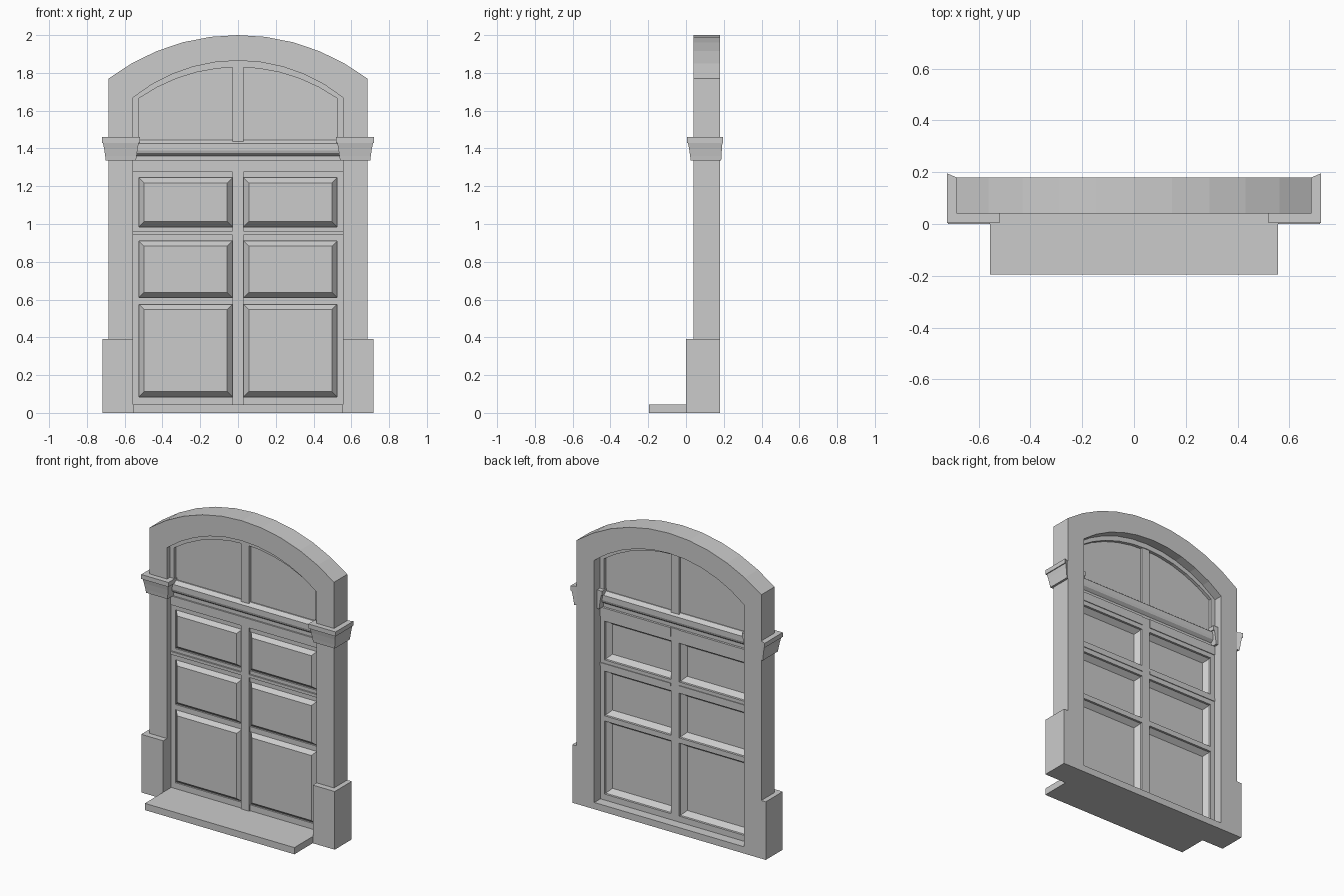
import bpy, bmesh, math

if "Cube" in bpy.data.objects:
    bpy.data.objects.remove(bpy.data.objects["Cube"])


def make(name, verts, faces):
    me = bpy.data.meshes.new(name)
    bm = bmesh.new()
    vs = [bm.verts.new(v) for v in verts]
    for f in faces:
        bm.faces.new([vs[i] for i in f])
    bmesh.ops.recalc_face_normals(bm, faces=bm.faces)
    bm.to_mesh(me)
    bm.free()
    ob = bpy.data.objects.new(name, me)
    bpy.context.collection.objects.link(ob)
    return ob


def loft(name, rings):
    # closed rings joined in order, capped at both ends
    n = len(rings[0])
    faces = [[a * n + i, a * n + (i + 1) % n, (a + 1) * n + (i + 1) % n, (a + 1) * n + i]
             for a in range(len(rings) - 1) for i in range(n)]
    faces += [list(range(n)), [(len(rings) - 1) * n + i for i in range(n)]]
    return make(name, [v for r in rings for v in r], faces)


def box(name, x0, x1, y0, y1, z0, z1):
    return loft(name, [[(x, y0, z0), (x, y1, z0), (x, y1, z1), (x, y0, z1)] for x in (x0, x1)])


def mirror(ob):
    ob.modifiers.new("mirror", "MIRROR").use_axis[0] = True
    return ob


def arch(w, base, spring, top, n=10):
    h = top - spring
    r = (w * w + h * h) / (2 * h)
    a = math.asin(w / r)
    arc = [(r * math.sin(t), top - r + r * math.cos(t))
           for t in (-a + 2 * a * i / n for i in range(n + 1))]
    return [(-w, base)] + arc + [(w, base)]


def arch_band(name, outer, inner, y0, y1):
    return loft(name, [[(xo, y0, zo), (xi, y0, zi), (xi, y1, zi), (xo, y1, zo)]
                       for (xo, zo), (xi, zi) in zip(outer, inner)])


# stone surround with arched head
arch_band("stone_surround", arch(.685, 0, 1.77, 2.0), arch(.555, 0, 1.67, 1.865), .04, .18)

# plinth blocks and doorstep
mirror(box("plinth", .555, .718, 0, .18, 0, .39))
box("doorstep", -.555, .555, -.195, .18, 0, .045)

# moulded capitals wrapped round each pier
profile = [(0, 1.335), (.015, 1.335), (.018, 1.36), (.024, 1.40), (.03, 1.43),
           (.036, 1.43), (.036, 1.46), (0, 1.46)]
path = [(.685, .18, 1, .42), (.685, .04, 1, -1), (.555, .04, -1, -1), (.555, .15, -1, 0)]
mirror(loft("capital", [[(x + dx * d, y + dy * d, z) for d, z in profile]
                        for x, y, dx, dy in path]))

# transom rail with moulded front and back
section = [(.085, 1.335), (.085, 1.36), (.065, 1.375), (.06, 1.39), (.06, 1.425), (.085, 1.445),
           (.105, 1.445), (.13, 1.425), (.13, 1.39), (.125, 1.375), (.105, 1.36), (.105, 1.335)]
loft("transom", [[(x, y, z) for y, z in section] for x in (-.555, .555)])

# fanlight: frame, mullion, pane
arch_band("fanlight_frame", arch(.555, 1.43, 1.67, 1.865), arch(.525, 1.43, 1.665, 1.83), .07, .12)
box("fanlight_mullion", -.03, .03, .075, .115, 1.43, 1.83)
pane = arch(.53, 1.43, 1.67, 1.84)
loft("fanlight_pane", [[(x, y, z) for x, z in pane] for y in (.093, .099)])

# door stiles
mirror(box("outer_stile", .525, .555, .085, .115, .045, 1.335))
box("meeting_stile", -.03, .03, .075, .115, .045, 1.335)

# door rails between the panels, with raised beads
panels = [(.085, .575), (.61, .91), (.985, 1.245)]
edges = [.045] + [z for p in panels for z in p] + [1.335]
for z0, z1 in zip(edges[::2], edges[1::2]):
    mirror(box("door_rail", .03, .525, .085, .115, z0, z1))
for z0, z1 in ((.942, .962), (1.275, 1.335)):
    mirror(box("rail_bead", .03, .555, .075, .12, z0, z1))

# pressed panels, raised at the front and hollow at the back
for z0, z1 in panels:
    b = .028
    outer = [(.03, .10, z0), (.525, .10, z0), (.525, .10, z1), (.03, .10, z1)]
    inner = [(.03 + b, .068, z0 + b), (.525 - b, .068, z0 + b),
             (.525 - b, .068, z1 - b), (.03 + b, .068, z1 - b)]
    ob = make("door_panel", outer + inner,
              [[i, (i + 1) % 4, 4 + (i + 1) % 4, 4 + i] for i in range(4)] + [[4, 5, 6, 7]])
    sol = ob.modifiers.new("thickness", "SOLIDIFY")
    sol.thickness = .006
    sol.offset = 0
    mirror(ob)
